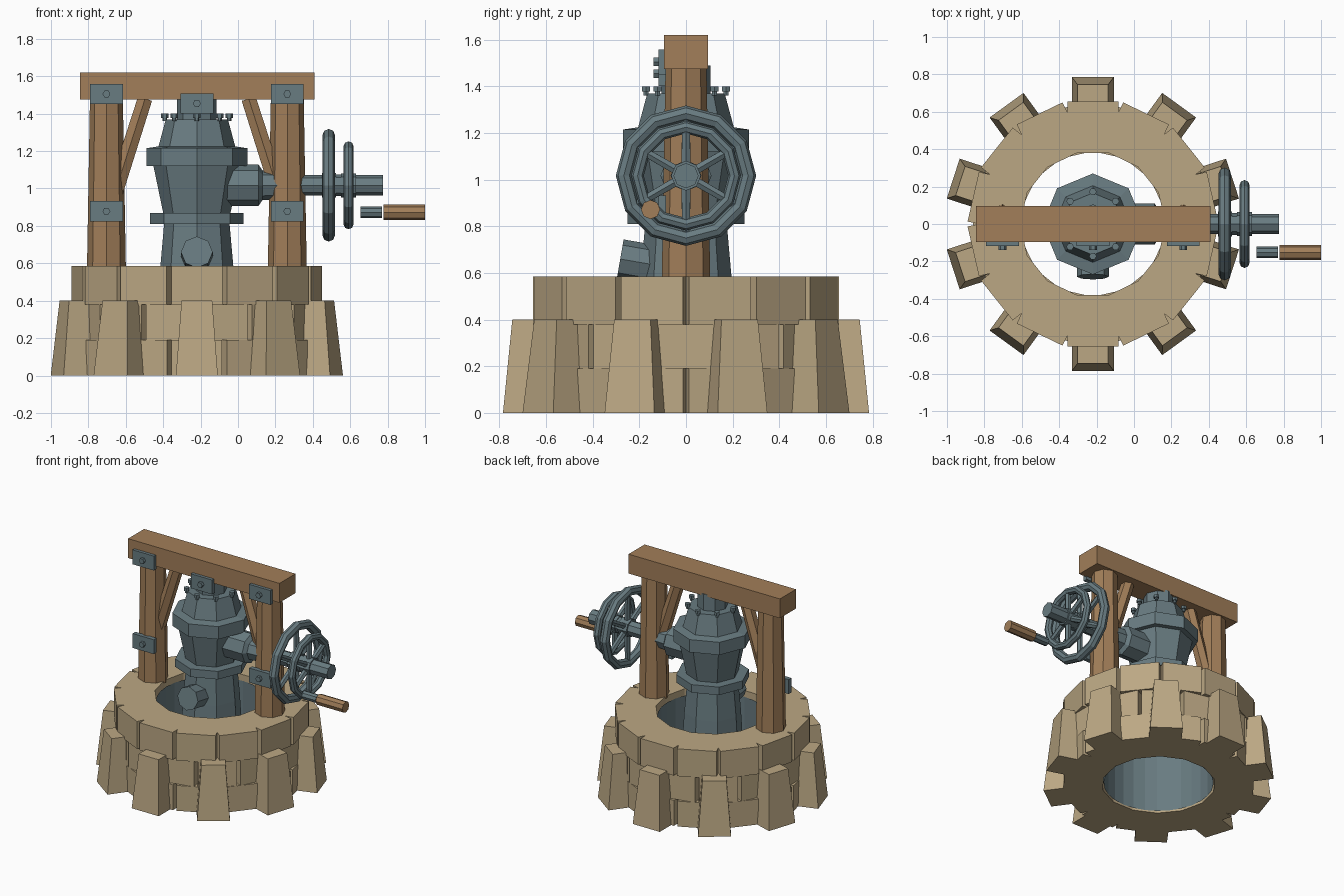
import bpy, bmesh
from math import sin, cos, pi, radians
from mathutils import Vector, Matrix

if "Cube" in bpy.data.objects:
    bpy.data.objects.remove(bpy.data.objects["Cube"])

CX = -0.22          # axis of the well


def material(name, rgb):
    m = bpy.data.materials.new(name)
    m.diffuse_color = (*rgb, 1)
    m.use_nodes = True
    m.node_tree.nodes["Principled BSDF"].inputs["Base Color"].default_value = m.diffuse_color
    return m


STONE = material("stone", (0.50, 0.39, 0.23))
WOOD = material("wood", (0.36, 0.21, 0.10))
METAL = material("metal", (0.14, 0.20, 0.22))


def finish(name, bm, mat, matrix=None):
    if matrix:
        bm.transform(matrix)
    bmesh.ops.recalc_face_normals(bm, faces=bm.faces)
    me = bpy.data.meshes.new(name)
    bm.to_mesh(me)
    bm.free()
    me.materials.append(mat)
    ob = bpy.data.objects.new(name, me)
    bpy.context.collection.objects.link(ob)
    return ob


def lathe(name, profile, n, mat, matrix, closed=False, caps=True):
    """Spin (radius, height) points round local z."""
    bm = bmesh.new()
    rings = [[bm.verts.new((r * cos(2 * pi * i / n), r * sin(2 * pi * i / n), h))
              for i in range(n)] for r, h in profile]
    pairs = list(zip(rings, rings[1:])) + ([(rings[-1], rings[0])] if closed else [])
    for a, b in pairs:
        for i in range(n):
            j = (i + 1) % n
            bm.faces.new((a[i], a[j], b[j], b[i]))
    if caps and not closed:
        bm.faces.new(rings[0])
        bm.faces.new(rings[-1])
    return finish(name, bm, mat, matrix)


def rod(name, p0, p1, r0, r1, n, mat):
    p0, p1 = Vector(p0), Vector(p1)
    d = p1 - p0
    mtx = Matrix.Translation(p0) @ d.to_track_quat('Z', 'Y').to_matrix().to_4x4()
    return lathe(name, [(r0, 0), (r1, d.length)], n, mat, mtx)


def box(name, lo, hi, mat):
    bm = bmesh.new()
    bmesh.ops.create_cube(bm, size=1)
    lo, hi = Vector(lo), Vector(hi)
    return finish(name, bm, mat, Matrix.Translation((lo + hi) / 2) @ Matrix.Diagonal((*(hi - lo), 1)))


WELL = Matrix.Translation((CX, 0, 0))


# Stone courses: 14 stones each with V grooves, staggered by half a stone
def course(name, z0, z1, apothem, offset):
    n, bm = 14, bmesh.new()
    step = 2 * pi / n

    def pt(r, a):
        return bm.verts.new((r * cos(a), r * sin(a), z0))
    inner = [pt(0.389, (i + offset) * step) for i in range(n)]
    seam = [pt(apothem - 0.045, (i + offset) * step) for i in range(n)]
    half = step / 2 - 0.02
    for i in range(n):
        j, mid = (i + 1) % n, (i + offset + 0.5) * step
        a, b = pt(apothem / cos(half), mid - half), pt(apothem / cos(half), mid + half)
        bm.faces.new((inner[i], seam[i], a, b, seam[j], inner[j]))
    ext = bmesh.ops.extrude_face_region(bm, geom=bm.faces[:], use_keep_orig=True)
    bmesh.ops.translate(bm, vec=(0, 0, z1 - z0),
                        verts=[g for g in ext["geom"] if isinstance(g, bmesh.types.BMVert)])
    finish(name, bm, STONE, WELL)


course("stone_course_bottom", 0, 0.19, 0.65, 0)
course("stone_course_middle", 0.19, 0.38, 0.64, 0.5)
course("stone_course_top", 0.38, 0.585, 0.656, 0)
lathe("well_liner", [(0.376, 0.01), (0.376, 0.54)], 28, METAL, WELL, caps=False)

# Ten tapered buttresses
for k in range(10):
    bm = bmesh.new()
    bmesh.ops.create_cube(bm, size=1)
    for v in bm.verts:
        top = v.co.z > 0
        v.co = Vector(((0.745 if top else 0.785) if v.co.x > 0 else 0.58,
                       (0.082 if top else 0.112) * (1 if v.co.y > 0 else -1),
                       0.40 if top else 0))
    finish("buttress", bm, STONE, WELL @ Matrix.Rotation(radians(18 + 36 * k), 4, 'Z'))

# Pump body, lid and neck
lathe("pump_body", [(0.205, 0.42), (0.195, 0.585), (0.175, 0.81), (0.25, 0.81), (0.25, 0.87),
                    (0.18, 0.87), (0.232, 1.12), (0.27, 1.12), (0.27, 1.215), (0.205, 1.225),
                    (0.166, 1.37), (0.105, 1.37), (0.105, 1.49)], 8, METAL, WELL)
for k in range(8):
    a = k * pi / 4
    x, y = CX + 0.172 * cos(a), 0.172 * sin(a)
    rod("lid_bolt", (x, y, 1.36), (x, y, 1.385), 0.012, 0.012, 6, METAL)
    rod("lid_bolt_head", (x, y, 1.378), (x, y, 1.40), 0.02, 0.02, 6, METAL)

# Spout at the front, tilted slightly up
rod("spout", (CX, -0.08, 0.625), (CX, -0.282, 0.66), 0.085, 0.085, 8, METAL)

# Timber frame
box("top_beam", (-0.845, -0.095, 1.475), (0.41, 0.095, 1.62), WOOD)
for s in (-1, 1):
    x = CX + s * 0.4835
    rod("post", (x, 0, 0.57), (x, 0, 1.48), 0.104, 0.088, 8, WOOD)
    rod("brace", (CX + s * 0.44, 0, 0.97), (CX + s * 0.277, 0, 1.48), 0.048, 0.045, 6, WOOD)


# Bolted iron plates on the front
def plate(x, z, name):
    box(name, (x - 0.088, -0.118, z - 0.054), (x + 0.088, -0.085, z + 0.054), METAL)
    rod(name + "_bolt", (x, -0.11, z), (x, -0.14, z), 0.021, 0.021, 6, METAL)


for s in (-1, 1):
    plate(CX + s * 0.4835, 1.505, "beam_plate")
    plate(CX + s * 0.4835, 0.878, "post_plate")
plate(CX, 1.455, "centre_plate")

# Gear housing and shaft running out along x through the right post
AXZ = 1.017
SHAFT = Matrix.Translation((0, 0, AXZ)) @ Matrix.Rotation(pi / 2, 4, 'Y')
lathe("shaft_housing", [(0.11, -0.15), (0.11, 0.11), (0.08, 0.13), (0.072, 0.24)], 8, METAL, SHAFT)
lathe("drive_shaft", [(0.054, 0.2), (0.054, 0.775)], 8, METAL, SHAFT)
lathe("wheel_hub", [(0.066, 0.45), (0.066, 0.525), (0.058, 0.525), (0.058, 0.55),
                    (0.064, 0.55), (0.064, 0.63)], 8, METAL, SHAFT)


# Two spoked wheels
def wheel(name, x, major, minor):
    ring = [(major + minor * cos(i * pi / 4), x + minor * sin(i * pi / 4)) for i in range(8)]
    lathe(name + "_rim", ring, 12, METAL, SHAFT, closed=True)
    for k in range(6):
        a = pi / 6 + k * pi / 3
        d = Vector((0, cos(a), sin(a)))
        c = Vector((x, 0, AXZ))
        rod(name + "_spoke", c + d * 0.03, c + d * major, 0.022, 0.02, 6, METAL)


wheel("large_wheel", 0.485, 0.267, 0.034)
wheel("small_wheel", 0.591, 0.208, 0.027)

# Crank handle
rod("handle_pin", (0.655, -0.152, 0.872), (0.77, -0.152, 0.872), 0.031, 0.031, 8, METAL)
rod("handle_grip", (0.778, -0.152, 0.872), (1.0, -0.152, 0.872), 0.041, 0.041, 8, WOOD)
